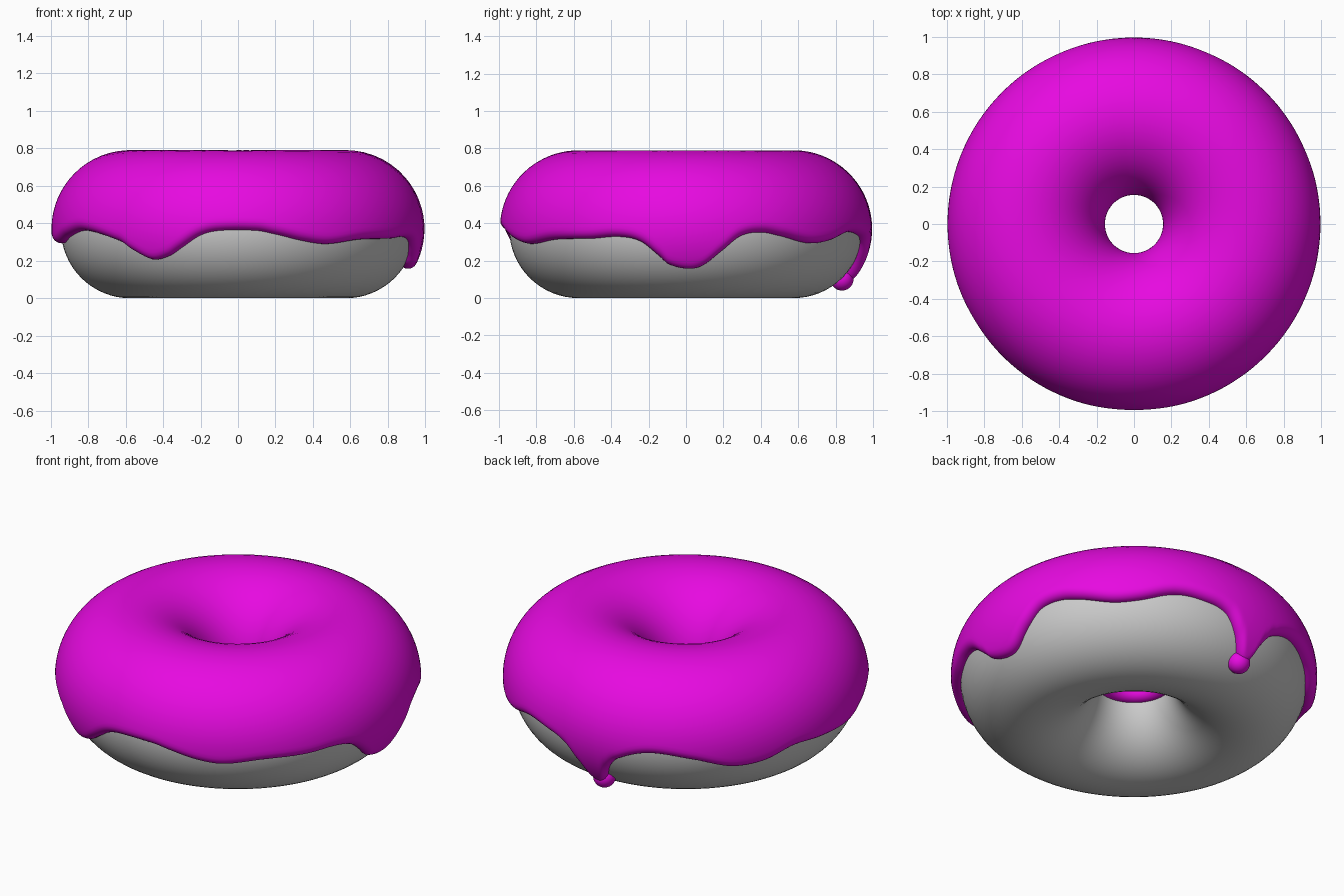
import bpy
from math import sin, cos, pi, asin, radians, sqrt, hypot

cube = bpy.data.objects.get("Cube")
if cube:
    bpy.data.objects.remove(cube)

RING, TUBE, MID = 0.575, 0.37, 0.37   # ring radius, dough tube radius, centre height
ICING = 0.05                          # icing thickness


def material(name, rgb):
    mat = bpy.data.materials.new(name)
    mat.use_nodes = True
    color = (*rgb, 1)
    mat.diffuse_color = color
    mat.node_tree.nodes["Principled BSDF"].inputs["Base Color"].default_value = color
    return mat


magenta = material("magenta_icing", (0.8, 0.003, 0.75))
grey = material("grey_dough", (0.6, 0.6, 0.6))


def finish(obj, name, mat):
    obj.name = name
    obj.data.materials.clear()
    obj.data.materials.append(mat)
    obj.data.shade_smooth()


# Dough ring
bpy.ops.mesh.primitive_torus_add(major_radius=RING, minor_radius=TUBE,
                                 major_segments=128, minor_segments=64,
                                 location=(0, 0, MID))
finish(bpy.context.object, "dough_ring", grey)

# Height of the dripping outer edge: (angle in degrees, z)
EDGE = [(1, .15), (6, .17), (12, .25), (18, .33), (25, .35), (32, .33), (43, .29),
        (52, .30), (64, .35), (74, .34), (82, .3), (87, .2), (91, .1), (95, .1),
        (98, .2), (102, .28), (113, .345), (127, .315), (140, .255), (151, .26),
        (162, .31), (173, .3), (190, .29), (200, .33), (212, .36), (229, .3),
        (234, .25), (241, .2), (247, .22), (251, .26), (258, .335), (264, .36),
        (276, .36), (282, .34), (292, .3), (300, .285), (313, .31), (328, .315),
        (338, .325), (345, .3), (351, .22), (354, .175)]


def edge_height(deg):
    """Smooth periodic curve through the edge points."""
    n = len(EDGE)
    point = lambda i: (EDGE[i % n][0] + 360 * (i // n), EDGE[i % n][1])
    deg = (deg - EDGE[0][0]) % 360 + EDGE[0][0]
    i = max(k for k in range(n) if EDGE[k][0] <= deg)
    (x0, y0), (x1, y1), (x2, y2), (x3, y3) = [point(i + k) for k in (-1, 0, 1, 2)]
    span = x2 - x1
    u = (deg - x1) / span
    m1 = (y2 - y0) / (x2 - x0) * span
    m2 = (y3 - y1) / (x3 - x1) * span
    return ((2*u**3 - 3*u**2 + 1) * y1 + (u**3 - 2*u**2 + u) * m1
            + (3*u**2 - 2*u**3) * y2 + (u**3 - u**2) * m2)


def tube_angle(z):
    return asin((z - MID) / (TUBE + ICING / 2))


def rounded(distance, lip):
    """Icing thickness, rounded off towards its rim."""
    return sqrt(max(0, 1 - max(0, 1 - distance / lip) ** 2))


# Icing: columns swept over the tube from the hole to the dripping edge
COLS, ROWS = 480, 48
verts, faces = [], []
for c in range(COLS):
    deg = 360 * c / COLS
    a = radians(deg)
    slope = (edge_height(deg + 0.5) - edge_height(deg - 0.5)) / (radians(1) * 0.93)
    lip = min(ICING * hypot(1, slope), 0.14)
    start = pi - tube_angle(0.32)
    end = tube_angle(edge_height(deg))
    for r in range(ROWS + 1):
        t = start + (end - start) * (1 - cos(pi * r / ROWS)) / 2
        thick = min(rounded((start - t) * TUBE, ICING), rounded((t - end) * TUBE, lip))
        radius = TUBE - 0.004 + (ICING + 0.004) * thick
        d = RING + radius * cos(t)
        verts.append((d * cos(a), d * sin(a), MID + radius * sin(t)))
for c in range(COLS):
    here, there = c * (ROWS + 1), (c + 1) % COLS * (ROWS + 1)
    for r in range(ROWS):
        faces.append((here + r, here + r + 1, there + r + 1, there + r))
mesh = bpy.data.meshes.new("icing")
mesh.from_pydata(verts, [], faces)
icing = bpy.data.objects.new("icing", mesh)
bpy.context.collection.objects.link(icing)
finish(icing, "icing", magenta)

# Hanging bead at the end of the long drip
drip = radians(93)
bpy.ops.mesh.primitive_uv_sphere_add(segments=32, ring_count=20, radius=0.062,
                                     location=(0.835 * cos(drip), 0.835 * sin(drip), 0.102))
finish(bpy.context.object, "drip_bead", magenta)
